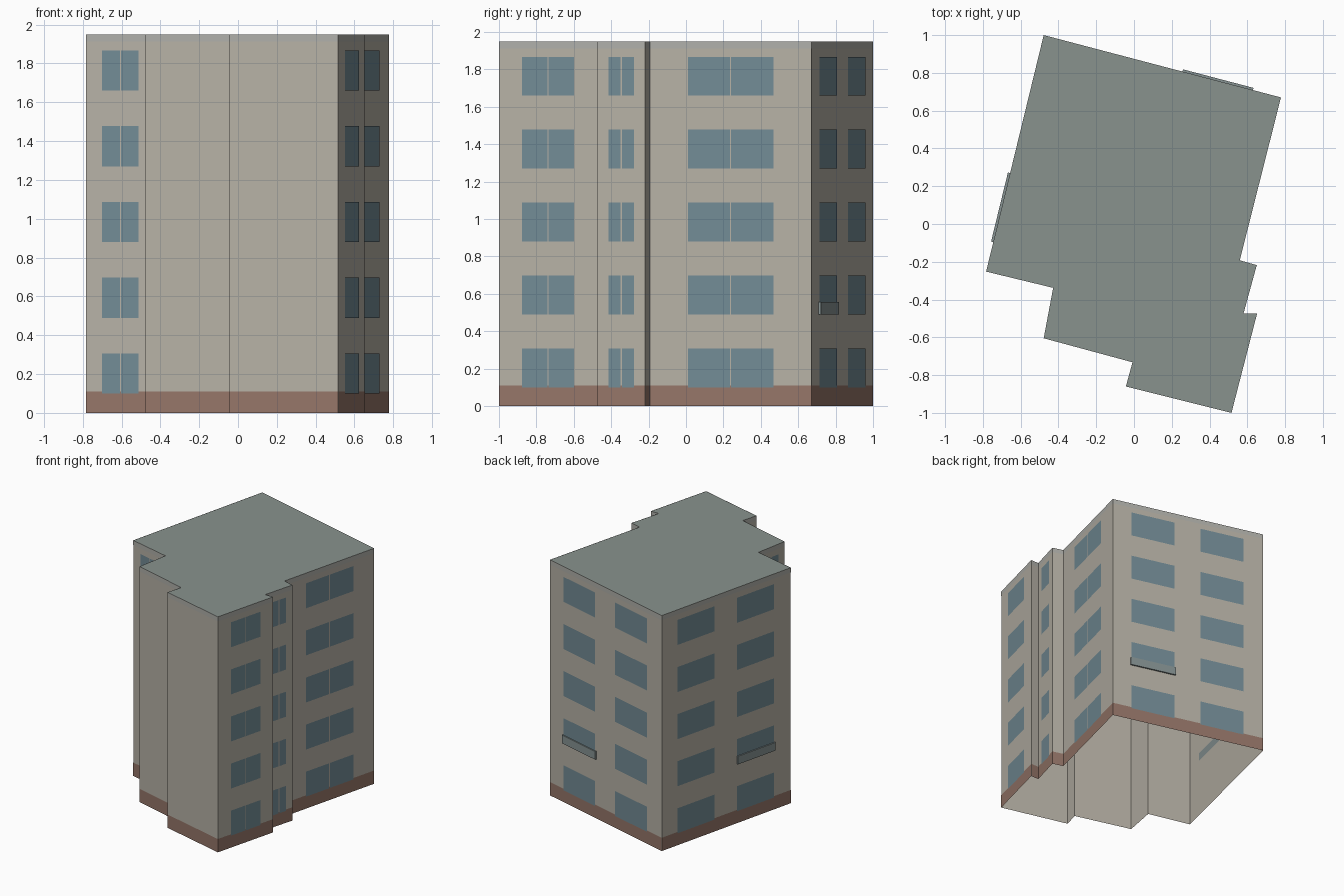
import bpy
from mathutils import Vector

if "Cube" in bpy.data.objects:
    bpy.data.objects.remove(bpy.data.objects["Cube"])

H = 1.95
# Footprint corners, clockwise seen from above, starting at the back left
PLAN = [Vector(p) for p in [
    (-0.478, 1.0), (0.778, 0.67), (0.56, -0.192), (0.65, -0.218),
    (0.58, -0.473), (0.652, -0.473), (0.516, -1.0), (-0.043, -0.86),
    (-0.008, -0.732), (-0.478, -0.605), (-0.428, -0.338), (-0.783, -0.252)]]


def material(name, rgb):
    m = bpy.data.materials.new(name)
    m.diffuse_color = (*rgb, 1)
    m.use_nodes = True
    m.node_tree.nodes["Principled BSDF"].inputs["Base Color"].default_value = m.diffuse_color
    return m


def make(name, verts, faces, mat):
    me = bpy.data.meshes.new(name)
    me.from_pydata(verts, [], faces)
    me.materials.append(mat)
    ob = bpy.data.objects.new(name, me)
    bpy.context.collection.objects.link(ob)
    return ob


def on_wall(i, t, out):
    """Point at fraction t along wall i, pushed outwards."""
    a, b = PLAN[i], PLAN[(i + 1) % len(PLAN)]
    d = (b - a).normalized()
    return a.lerp(b, t) + Vector((-d.y, d.x)) * out


def panels(name, items, mat):
    """Flat wall panels, each (wall, start, end, bottom, top, offset)."""
    verts, faces = [], []
    for i, t0, t1, z0, z1, out in items:
        p, q = on_wall(i, t0, out), on_wall(i, t1, out)
        n = len(verts)
        verts += [(*q, z0), (*p, z0), (*p, z1), (*q, z1)]
        faces.append((n, n + 1, n + 2, n + 3))
    return make(name, verts, faces, mat)


wall_mat = material("plaster", (0.47, 0.44, 0.38))
roof_mat = material("roofing", (0.25, 0.29, 0.27))
base_mat = material("brick", (0.30, 0.18, 0.14))
trim_mat = material("trim", (0.43, 0.43, 0.40))
glass_mat = material("glass", (0.17, 0.26, 0.30))
rail_mat = material("railing", (0.24, 0.29, 0.29))

# Wall shell, open underneath, and flat roof
N = len(PLAN)
make("walls", [(*p, z) for z in (0, H) for p in PLAN],
     [((i + 1) % N, i, i + N, (i + 1) % N + N) for i in range(N)], wall_mat)
make("roof", [(*p, H) for p in PLAN], [tuple(reversed(range(N)))], roof_mat)

# Brown base band and pale band under the roof
panels("base_band", [(i, 0, 1, 0, 0.11, 0.001) for i in range(N)], base_mat)
panels("roof_trim", [(i, 0, 1, 1.912, H, 0.001) for i in range(N)], trim_mat)

# Windows: separate pairs on back and left walls, joined pairs elsewhere
windows = []
for floor in range(5):
    z = 0.1 + 0.39 * floor
    for i in (0, 11):
        for t0, t1 in ((0.13, 0.417), (0.592, 0.878)):
            windows.append((i, t0, t1, z, z + 0.207, 0.003))
    for i in (1, 3, 5, 7, 9, 10):
        wall = (PLAN[(i + 1) % N] - PLAN[i]).length
        gap = 0.003 / wall
        for t0, t1 in ((0.235, 0.5 - gap), (0.5 + gap, 0.765)):
            windows.append((i, t0, t1, z, z + 0.207, 0.003))
panels("windows", windows, glass_mat)


# Shallow balcony railings on the second floor
def railing(name, i, t0, t1, z0, z1):
    pts = [on_wall(i, t, o) for t, o in ((t0, 0), (t1, 0), (t1, 0.012), (t0, 0.012))]
    make(name, [(*p, z) for z in (z0, z1) for p in pts],
         [(0, 1, 2, 3), (7, 6, 5, 4), (0, 4, 5, 1), (1, 5, 6, 2),
          (2, 6, 7, 3), (3, 7, 4, 0)], rail_mat)


railing("back_railing", 0, 0.585, 0.882, 0.49, 0.557)
railing("left_railing", 11, 0.125, 0.417, 0.49, 0.557)
